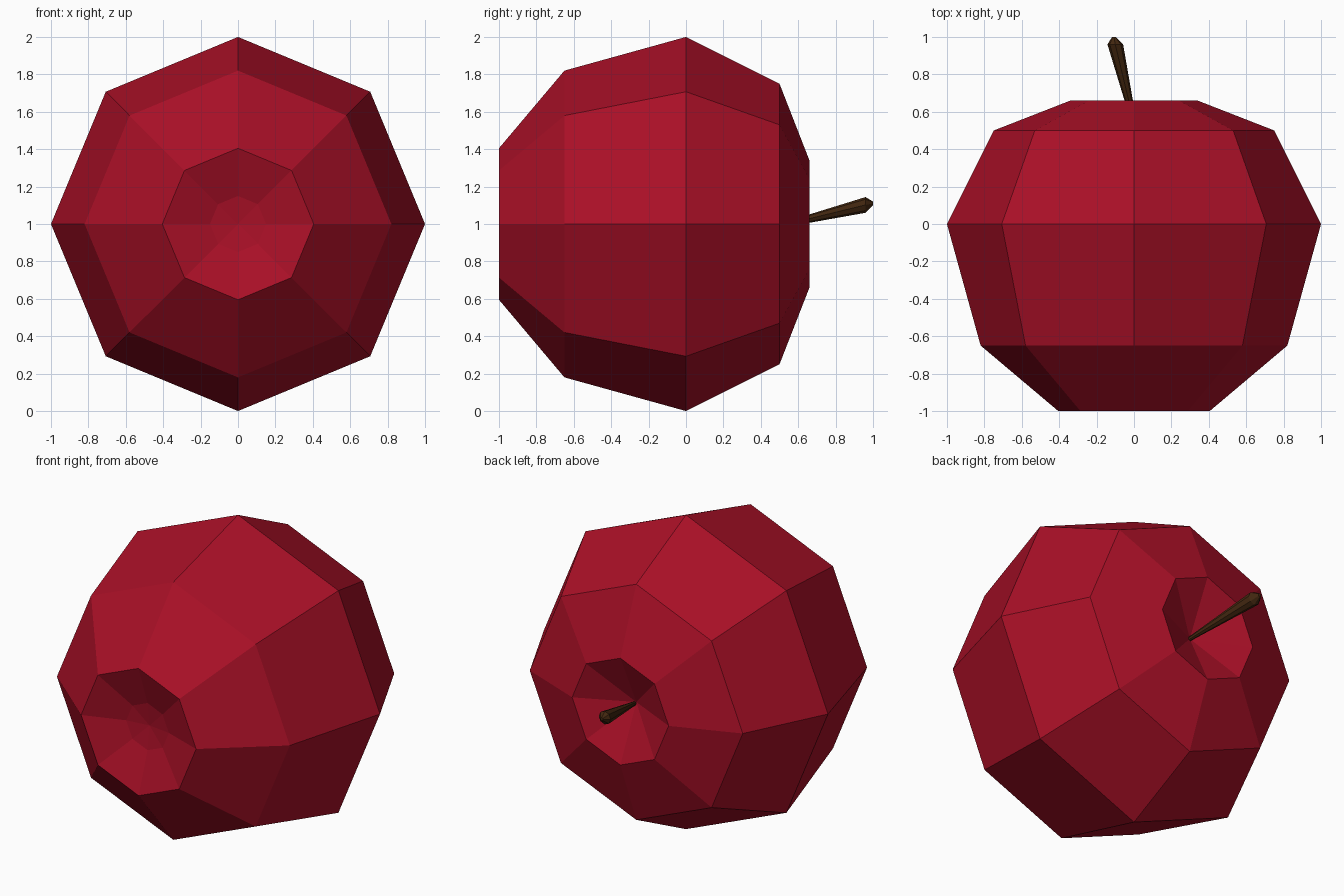
import bpy, bmesh, math

if "Cube" in bpy.data.objects:
    bpy.data.objects.remove(bpy.data.objects["Cube"])


def material(name, rgb):
    m = bpy.data.materials.new(name)
    m.diffuse_color = (*rgb, 1)
    m.use_nodes = True
    m.node_tree.nodes["Principled BSDF"].inputs["Base Color"].default_value = m.diffuse_color
    return m


def lathe(name, stations, sides, mat):
    """Rings along y: (x, y, z, radius); radius 0 makes a point."""
    bm = bmesh.new()
    rings = []
    for x, y, z, r in stations:
        if r == 0:
            rings.append([bm.verts.new((x, y, z))] * sides)
        else:
            rings.append([bm.verts.new((x + r * math.cos(2 * math.pi * i / sides), y,
                                        z + r * math.sin(2 * math.pi * i / sides)))
                          for i in range(sides)])
    for a, b in zip(rings, rings[1:]):
        for i in range(sides):
            j = (i + 1) % sides
            quad = list(dict.fromkeys([a[i], a[j], b[j], b[i]]))
            bm.faces.new(quad)
    bmesh.ops.recalc_face_normals(bm, faces=bm.faces)
    mesh = bpy.data.meshes.new(name)
    bm.to_mesh(mesh)
    bm.free()
    mesh.materials.append(mat)
    obj = bpy.data.objects.new(name, mesh)
    bpy.context.collection.objects.link(obj)
    return obj


red = material("apple red", (0.40, 0.005, 0.02))
brown = material("stem brown", (0.055, 0.02, 0.005))

# Fruit lying on its side, with a dimple at both ends
profile = [(-0.89, 0), (-0.91, 0.15), (-1, 0.405), (-0.65, 0.82),
           (0, 1), (0.5, 0.75), (0.66, 0.34), (0.5, 0)]
lathe("fruit", [(0, y, 1, r) for y, r in profile], 8, red)

# Leaning stem that widens towards a blunt tip
lathe("stem", [(0.01, 0.48, 0.99, 0), (0.01, 0.5, 0.99, 0.012),
               (-0.1, 0.96, 1.102, 0.042), (-0.107, 1.0, 1.11, 0.01),
               (-0.107, 1.0, 1.11, 0)], 8, brown)
